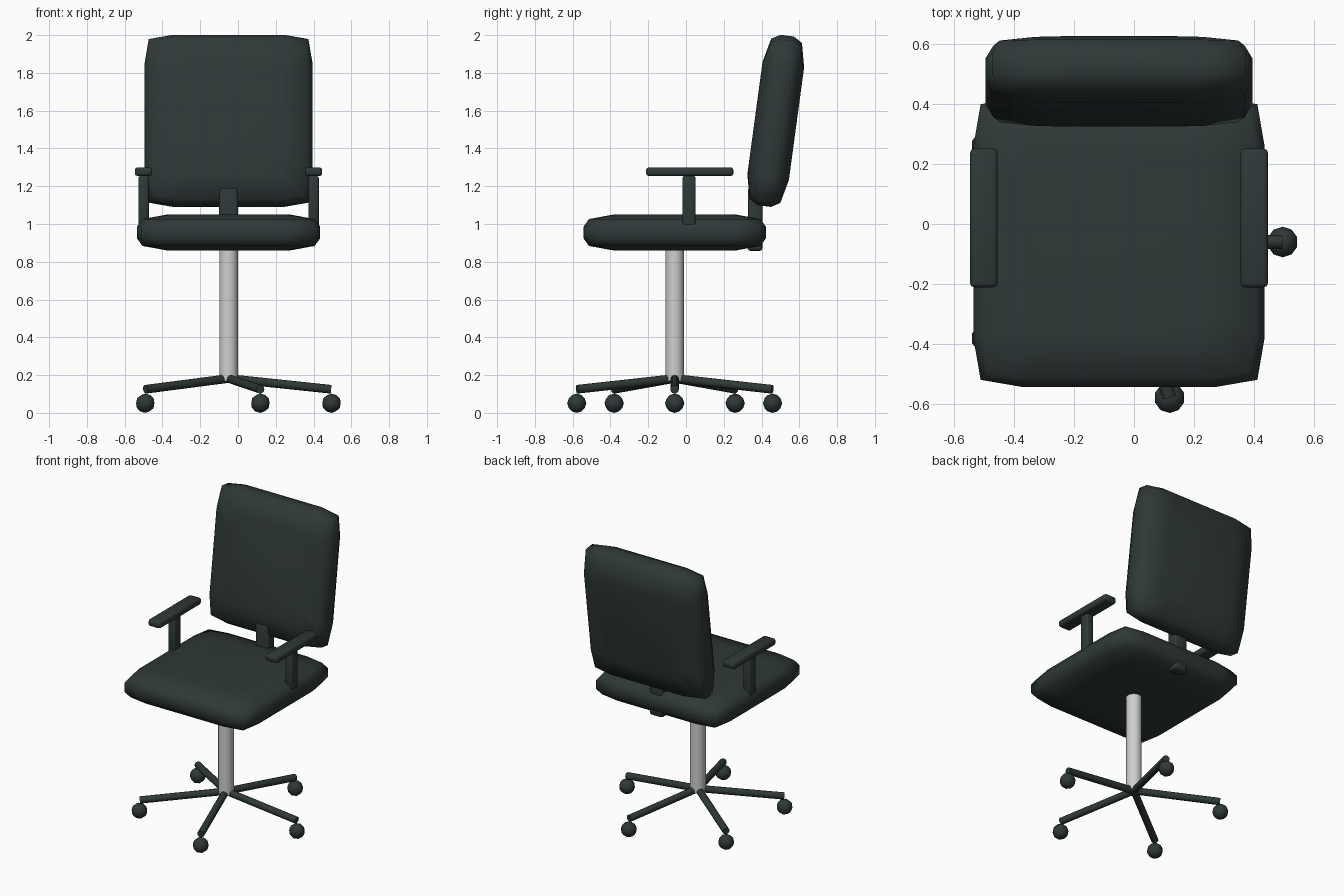
import bpy, bmesh, math
from mathutils import Vector, Matrix

if "Cube" in bpy.data.objects:
    bpy.data.objects.remove(bpy.data.objects["Cube"], do_unlink=True)

CX, CY = -0.05, -0.06  # column axis


def material(name, color):
    m = bpy.data.materials.new(name)
    m.use_nodes = True
    m.diffuse_color = color
    bsdf = next(n for n in m.node_tree.nodes if n.type == 'BSDF_PRINCIPLED')
    bsdf.inputs["Base Color"].default_value = color
    return m


dark = material("dark_grey_green", (0.028, 0.04, 0.039, 1))
steel = material("light_steel", (0.62, 0.62, 0.62, 1))


def add_object(name, bm, mat, angle=60):
    bmesh.ops.recalc_face_normals(bm, faces=bm.faces)
    mesh = bpy.data.meshes.new(name)
    bm.to_mesh(mesh)
    bm.free()
    mesh.materials.append(mat)
    obj = bpy.data.objects.new(name, mesh)
    bpy.context.collection.objects.link(obj)
    bpy.ops.object.select_all(action='DESELECT')
    obj.select_set(True)
    bpy.context.view_layer.objects.active = obj
    bpy.ops.object.shade_smooth_by_angle(angle=math.radians(angle))
    return obj


def cushion(name, half, matrix):
    """Padded slab: stacked rounded-square rings, thin along local z."""
    a, b, h = half
    corner = [(1, 0.66), (0.95, 0.95), (0.66, 1)]
    outline = []
    for q in range(4):
        turn = Matrix.Rotation(q * math.pi / 2, 2)
        outline += [turn @ Vector(p) for p in corner]
    profile = [(0.66, 1), (0.94, 0.74), (1, 0.32)]
    rings = [(s, -z) for s, z in profile] + [(s, z) for s, z in reversed(profile)]
    bm = bmesh.new()
    loops = [[bm.verts.new((p.x * a * s, p.y * b * s, z * h)) for p in outline]
             for s, z in rings]
    n = len(outline)
    for low, high in zip(loops, loops[1:]):
        for i in range(n):
            j = (i + 1) % n
            bm.faces.new((low[i], low[j], high[j], high[i]))
    bm.faces.new(loops[0][::-1])
    bm.faces.new(loops[-1])
    bm.transform(matrix)
    return add_object(name, bm, dark)


def box(name, center, size, bevel):
    bm = bmesh.new()
    bmesh.ops.create_cube(bm, size=1)
    bm.transform(Matrix.Translation(center) @ Matrix.Diagonal((*size, 1)))
    bmesh.ops.bevel(bm, geom=bm.edges[:], offset=bevel, segments=2,
                    profile=0.5, affect='EDGES')
    return add_object(name, bm, dark)


def rod(name, start, end, radius, mat, sides):
    start, end = Vector(start), Vector(end)
    axis = end - start
    bm = bmesh.new()
    bmesh.ops.create_cone(bm, cap_ends=True, segments=sides, radius1=radius,
                          radius2=radius, depth=axis.length)
    bm.transform(Matrix.Translation((start + end) / 2)
                 @ axis.to_track_quat('Z', 'Y').to_matrix().to_4x4())
    return add_object(name, bm, mat, 50)


# Seat and tilted backrest
cushion("seat", (0.485, 0.483, 0.096), Matrix.Translation((CX, CY, 0.955)))
cushion("backrest", (0.445, 0.455, 0.111),
        Matrix.Translation((CX, 0.475, 1.546))
        @ Matrix.Rotation(math.radians(90 - 7.7), 4, 'X'))
box("backrest_support", (CX, 0.366, 1.025), (0.1, 0.078, 0.335), 0.015)

# Armrests
for side, sign in (("left", 1), ("right", -1)):
    x = CX + sign * 0.45
    box(side + "_armrest_pad", (x, 0.02, 1.277), (0.092, 0.462, 0.046), 0.014)
    box(side + "_armrest_post", (x, 0.016, 1.11), (0.055, 0.07, 0.29), 0.012)

# Column and five-spoke base with ball casters
rod("column", (CX, CY, 0.17), (CX, CY, 0.9), 0.049, steel, 32)
for i in range(5):
    t = i * math.tau / 5
    out = Vector((math.cos(t), math.sin(t), 0))
    hub = Vector((CX, CY, 0))
    rod(f"base_leg_{i + 1}", hub + out * 0.01 + Vector((0, 0, 0.181)),
        hub + out * 0.543 + Vector((0, 0, 0.125)), 0.023, dark, 12)
    bm = bmesh.new()
    bmesh.ops.create_icosphere(bm, subdivisions=2, radius=0.051)
    bm.transform(Matrix.Translation(hub + out * 0.545 + Vector((0, 0, 0.051))))
    add_object(f"caster_{i + 1}", bm, dark)
